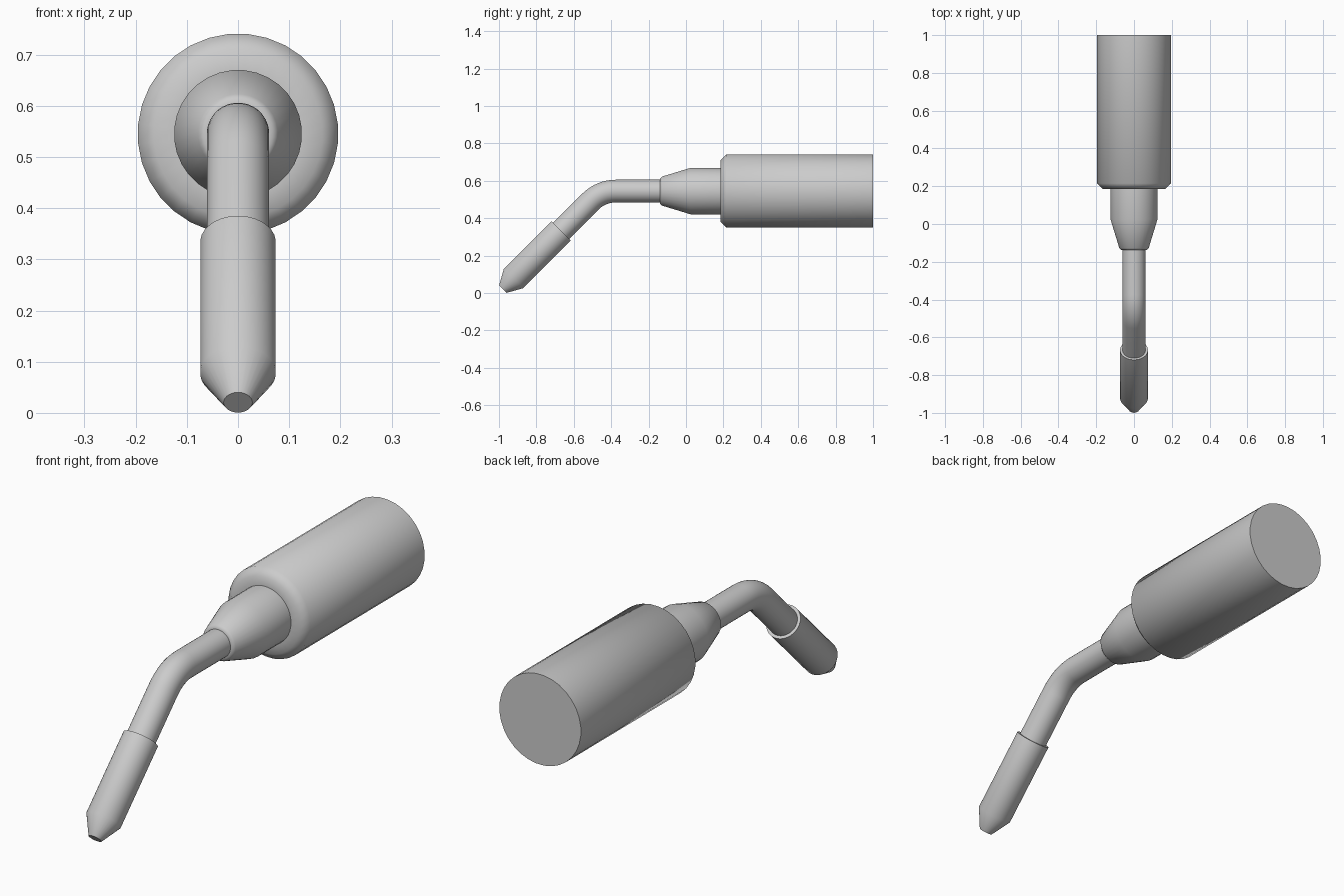
import bpy
import bmesh
from math import pi, sin, cos, tan, radians
from mathutils import Vector, Matrix

cube = bpy.data.objects.get("Cube")
if cube:
    bpy.data.objects.remove(cube, do_unlink=True)

SIDES = 32
AXIS_Z = 0.545          # height of the straight handle axis
TILT = radians(45)      # downward bend of the neck

metal = bpy.data.materials.new("grey metal")
metal.use_nodes = True
GREY = (0.6, 0.6, 0.6, 1)
metal.diffuse_color = GREY
metal.node_tree.nodes["Principled BSDF"].inputs["Base Color"].default_value = GREY


def loft(name, rings):
    """Skin circular rings of (centre, tilt, radius), capped at both ends."""
    bm = bmesh.new()
    loops = []
    for centre, tilt, radius in rings:
        turn = Matrix.Rotation(tilt, 3, "X")
        loop = []
        for i in range(SIDES):
            a = 2 * pi * (i + 0.5) / SIDES
            loop.append(bm.verts.new(centre + turn @ Vector((radius * cos(a), 0, radius * sin(a)))))
        loops.append(loop)
    for a, b in zip(loops, loops[1:]):
        for i in range(SIDES):
            j = (i + 1) % SIDES
            bm.faces.new((a[i], a[j], b[j], b[i]))
    bm.faces.new(loops[0])
    bm.faces.new(loops[-1])
    bmesh.ops.recalc_face_normals(bm, faces=bm.faces)
    mesh = bpy.data.meshes.new(name)
    bm.to_mesh(mesh)
    bm.free()
    mesh.materials.append(metal)
    obj = bpy.data.objects.new(name, mesh)
    bpy.context.collection.objects.link(obj)
    bpy.ops.object.select_all(action="DESELECT")
    obj.select_set(True)
    bpy.context.view_layer.objects.active = obj
    bpy.ops.object.shade_smooth_by_angle(angle=radians(50))
    return obj


def straight(profile):
    """Rings along the handle axis from (y, radius) pairs."""
    return [(Vector((0, y, AXIS_Z)), 0, r) for y, r in profile]


# Handle with a chamfered front rim
loft("handle", straight([(0.185, 0.12), (0.185, 0.165), (0.215, 0.196), (1.0, 0.196)]))

# Tapered collar with a small lip around the neck
loft("collar", straight([(-0.138, 0.058), (-0.138, 0.068), (-0.128, 0.078),
                         (0.025, 0.125), (0.2, 0.125)]))

# Bent neck: straight run, arc, then a sloping run into the nozzle
corner = Vector((0, -0.455, AXIS_Z))
slope = Vector((0, -cos(TILT), -sin(TILT)))
reach = 0.08
bend_radius = reach / tan(TILT / 2)
start_y = corner.y + reach
neck_r = 0.061
neck = [(Vector((0, -0.1, AXIS_Z)), 0, neck_r)]
STEPS = 8
for i in range(STEPS + 1):
    t = TILT * i / STEPS
    point = Vector((0, start_y - bend_radius * sin(t), AXIS_Z - bend_radius * (1 - cos(t))))
    neck.append((point, t, neck_r))
neck.append((corner + slope * 0.34, TILT, neck_r))
loft("neck", neck)

# Nozzle sleeve with a conical blunt tip
nozzle_profile = [(0.3, 0.074), (0.66, 0.074), (0.742, 0.028)]
loft("nozzle", [(corner + slope * d, TILT, r) for d, r in nozzle_profile])
